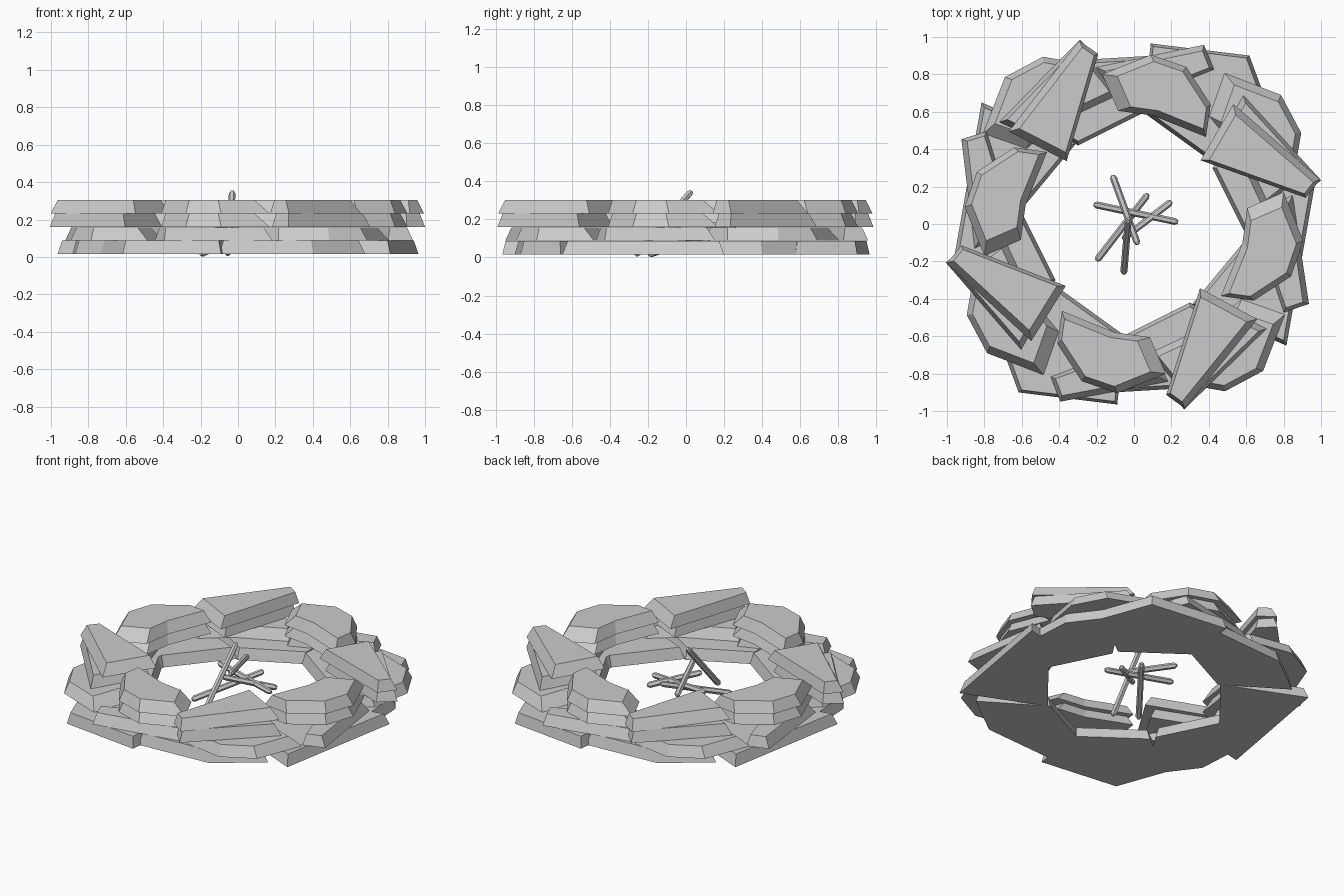
import bpy, bmesh, math
from mathutils import Vector, Matrix

if "Cube" in bpy.data.objects:
    bpy.data.objects.remove(bpy.data.objects["Cube"])

def make_object(name, bm):
    bmesh.ops.recalc_face_normals(bm, faces=bm.faces)
    me = bpy.data.meshes.new(name)
    bm.to_mesh(me)
    bm.free()
    ob = bpy.data.objects.new(name, me)
    bpy.context.collection.objects.link(ob)
    return ob

def inset_outline(pts, insets):
    """Move every edge of a counter-clockwise outline inward by its own distance."""
    n = len(pts)
    lines = []
    for i in range(n):
        d = (pts[(i + 1) % n] - pts[i]).normalized()
        lines.append((pts[i] + Vector((-d.y, d.x)) * insets[i], d))
    out = []
    for i in range(n):
        (p, d), (q, e) = lines[i - 1], lines[i]
        t = (q - p).cross(e) / d.cross(e)
        out.append(p + d * t)
    return out

def stone(name, outline, insets, z0, z1, angle, scale=1.0):
    rot = Matrix.Rotation(math.radians(angle), 2)
    low = [rot @ Vector(p) * scale for p in outline]
    high = inset_outline(low, insets)
    bm = bmesh.new()
    a = [bm.verts.new((p.x, p.y, z0)) for p in low]
    b = [bm.verts.new((p.x, p.y, z1)) for p in high]
    n = len(a)
    bm.faces.new(a[::-1])
    bm.faces.new(b)
    for i in range(n):
        bm.faces.new((a[i], a[(i + 1) % n], b[(i + 1) % n], b[i]))
    return make_object(name, bm)

def stick(name, start, end, r=0.019):
    start, end = Vector(start), Vector(end)
    axis = end - start
    length = axis.length
    quat = axis.to_track_quat('Z', 'Y')
    bm = bmesh.new()
    rings = []
    for z, rad in ((0, r * .5), (r * .8, r), (length - r * .8, r * .95), (length, r * .5)):
        rings.append([bm.verts.new(start + quat @ Vector((
            rad * math.cos(k * math.pi / 3), rad * math.sin(k * math.pi / 3), z)))
            for k in range(6)])
    for lo, hi in zip(rings, rings[1:]):
        for k in range(6):
            bm.faces.new((lo[k], lo[(k + 1) % 6], hi[(k + 1) % 6], hi[k]))
    bm.faces.new(rings[0])
    bm.faces.new(rings[-1])
    return make_object(name, bm)

# Stone outlines (counter-clockwise, at the back of the ring) with edge slopes
wedge = ([(-.26, .995), (-.655, .52), (-.35, .35), (-.16, .92)], [.035, .04, .018, .02])
wide_wedge = ([(-.255, .995), (-.70, .57), (-.35, .39), (-.17, .90)], [.02, .03, .018, .02])
short_wedge = ([(-.26, .995), (-.655, .56), (-.43, .46), (-.14, .92)], [.03, .03, .018, .02])
curved = ([(-.17, .80), (-.085, .605), (.1, .58), (.385, .465), (.41, .64), (.28, .84), (.09, .905)],
          [.07, .03, .035, .02, .03, .03, .04])
corner = ([(.10, .90), (-.40, .87), (-.68, .66), (-.30, .42), (.08, .61)], [.02] * 5)
back = ([(.62, .905), (.09, .97), (.05, .60), (.41, .34), (.74, .58)], [.015, .015, .02, .02, .02])
side = ([(.815, -.65), (.965, .20), (.60, .12), (.60, -.08), (.31, -.43)], [.02] * 5)

# Angles of the repeats; the wedges are slightly irregular
quarter = (0, 90, 180, 270)
half = (0, 180)
uneven = (2, 87.2, 180.8, 268.8)

# Courses: z range, then (name, shape, rotation, scale, repeats)
courses = [
    (.015, .087, [("base_corner_stone", corner, 0, 1, quarter), ("base_back_stone", back, 0, .995, half),
                  ("base_side_stone", side, 0, 1, half)]),
    (.089, .157, [("second_wedge_stone", short_wedge, -38, 1, uneven),
                  ("second_curved_stone", curved, -43, 1.15, quarter)]),
    (.160, .232, [("third_wedge_stone", wide_wedge, 0, 1, uneven),
                  ("third_curved_stone", curved, 0, 1, quarter)]),
    (.232, .303, [("top_wedge_stone", wedge, 0, .995, uneven), ("top_curved_stone", curved, 0, 1, quarter)]),
]
for z0, z1, stones in courses:
    for name, (outline, insets), angle, scale, repeats in stones:
        for turn in repeats:
            stone(name, outline, insets, z0, z1, angle + turn, scale)

# Firewood in the middle
for start, end in [
    ((-.055, -.265, .01), (-.03, .03, .35)),
    ((-.20, -.195, .015), (.075, .16, .14)),
    ((-.215, .105, .14), (.235, .01, .10)),
    ((-.115, .26, .15), (.02, -.11, .21)),
    ((.20, .12, .08), (-.06, -.08, .16)),
]:
    stick("firewood_stick", start, end)
